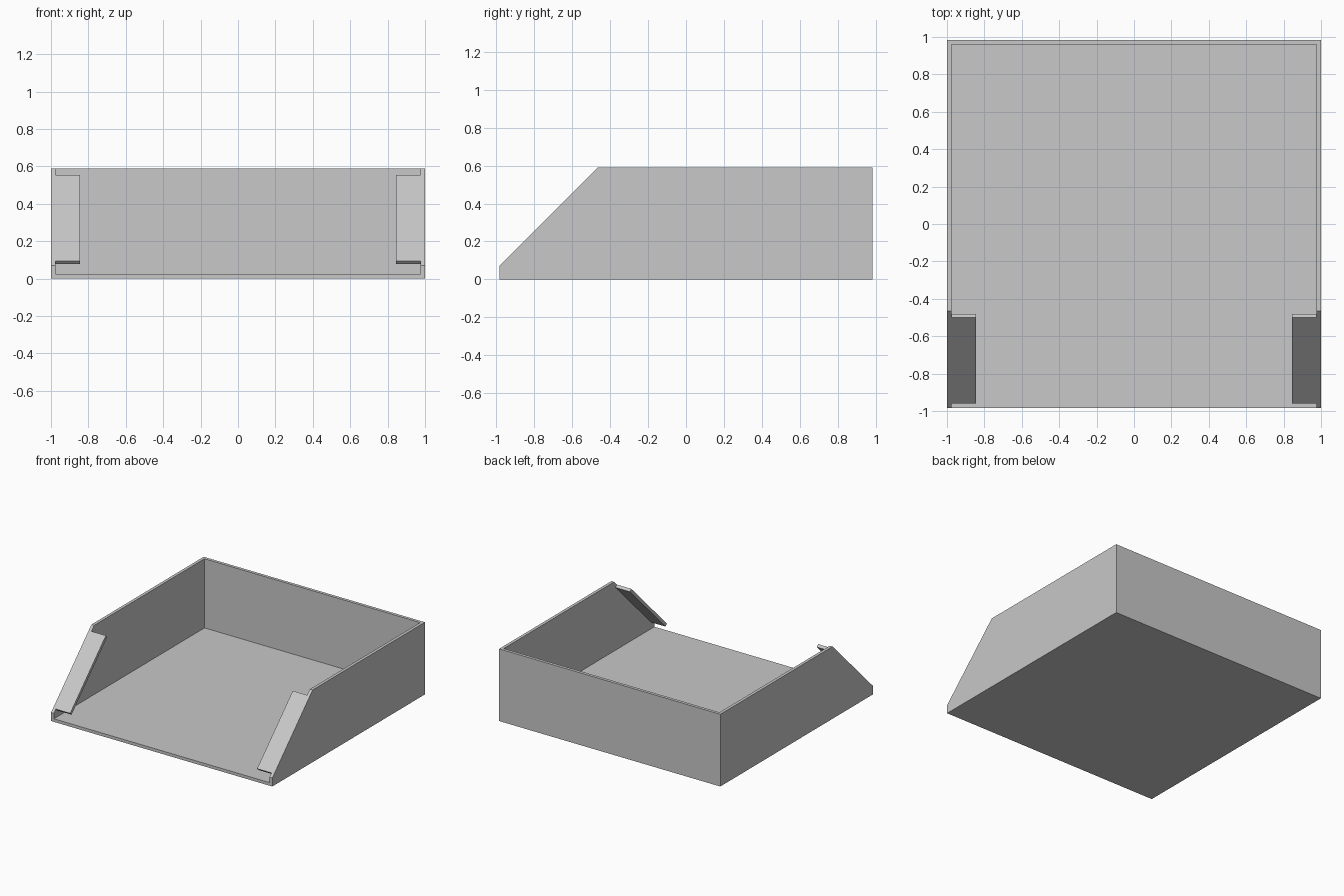
import bpy
import bmesh
from mathutils import Vector

cube = bpy.data.objects.get("Cube")
if cube:
    bpy.data.objects.remove(cube, do_unlink=True)

GREY = (0.58, 0.58, 0.58, 1)
grey = bpy.data.materials.new("plain grey")
grey.use_nodes = True
grey.diffuse_color = GREY
grey.node_tree.nodes["Principled BSDF"].inputs["Base Color"].default_value = GREY

X, Y, H, T = 1.0, 0.985, 0.59, 0.025
LIP = 0.07                      # height of the side walls at the front
SLOPE_Y = -Y + (H - LIP)        # where the 45 degree slope reaches the top


def prism(name, profile, x0, x1):
    """Extrude a (y, z) profile from x0 to x1."""
    bm = bmesh.new()
    face = bm.faces.new([bm.verts.new((x0, y, z)) for y, z in profile])
    moved = bmesh.ops.extrude_face_region(bm, geom=[face])["geom"]
    verts = [v for v in moved if isinstance(v, bmesh.types.BMVert)]
    bmesh.ops.translate(bm, verts=verts, vec=(x1 - x0, 0, 0))
    bmesh.ops.recalc_face_normals(bm, faces=bm.faces)
    mesh = bpy.data.meshes.new(name)
    bm.to_mesh(mesh)
    bm.free()
    mesh.materials.append(grey)
    obj = bpy.data.objects.new(name, mesh)
    bpy.context.collection.objects.link(obj)
    return obj


# Floor and back wall sit between the side walls
inner = X - T
prism("floor", [(-Y, 0), (Y, 0), (Y, T), (-Y, T)], -inner, inner)
prism("back_wall", [(Y - T, T), (Y, T), (Y, H), (Y - T, H)], -inner, inner)

# Side walls with sloped fronts, and the flaps folded in along each slope
wall = [(-Y, 0), (Y, 0), (Y, H), (SLOPE_Y, H), (-Y, LIP)]
low = Vector((-Y + T, LIP + T))
high = Vector((SLOPE_Y - 0.035, H - 0.035))
depth = Vector((1, -1)).normalized() * T
flap = [low, high, high + depth, low + depth]
for side, s in (("left", 1), ("right", -1)):
    prism(side + "_wall", wall, s * inner, s * X)
    prism(side + "_front_flap", flap, s * 0.845, s * inner)
